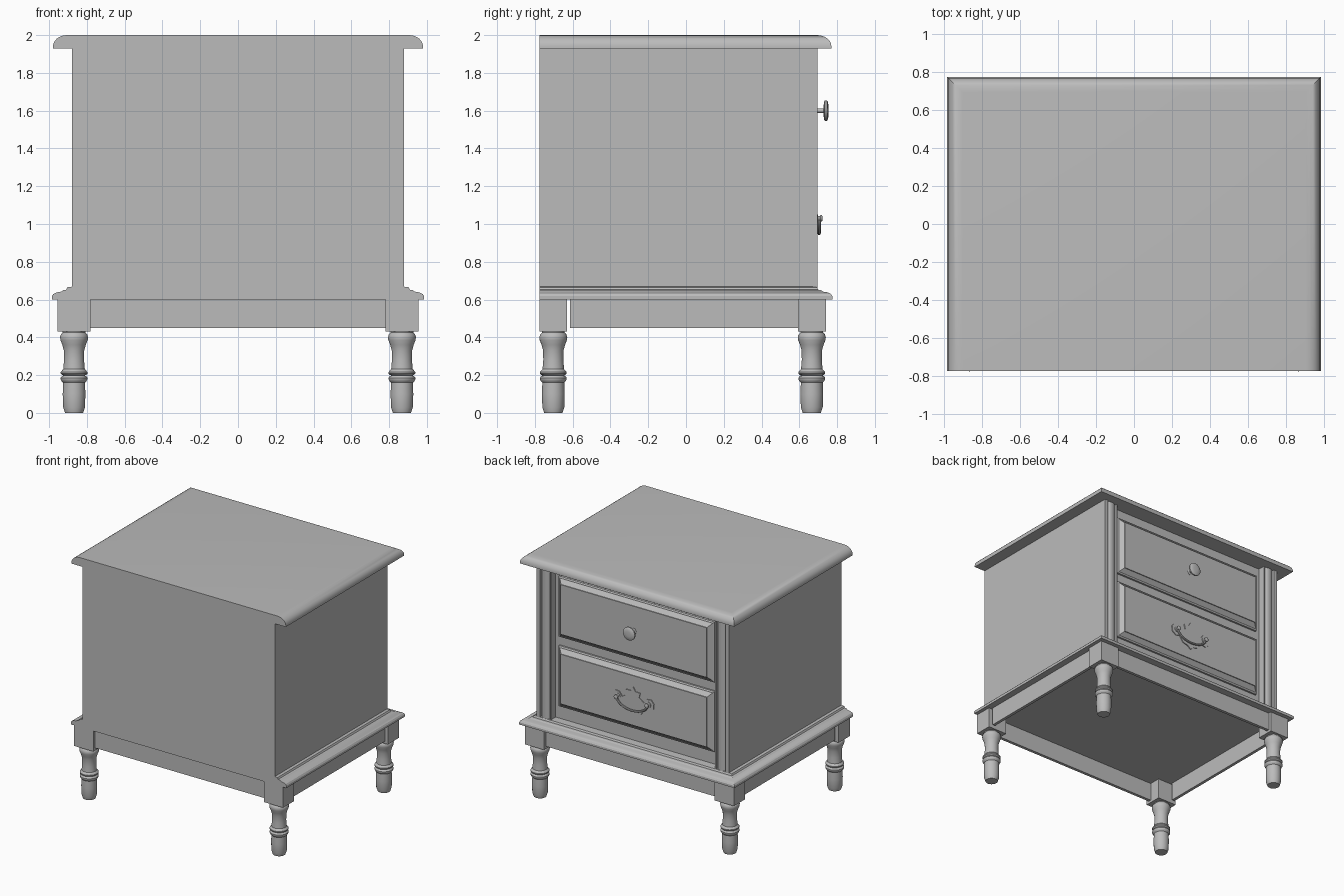
import bpy, bmesh, math
from mathutils import Vector

cube = bpy.data.objects.get("Cube")
if cube:
    bpy.data.objects.remove(cube, do_unlink=True)

paint = bpy.data.materials.new("grey paint")
paint.use_nodes = True
GREY = (0.5, 0.5, 0.5, 1)
paint.diffuse_color = GREY
paint.node_tree.nodes["Principled BSDF"].inputs["Base Color"].default_value = GREY

BACK = -0.775


def finish(name, bm, smooth=True):
    bmesh.ops.recalc_face_normals(bm, faces=bm.faces)
    mesh = bpy.data.meshes.new(name)
    bm.to_mesh(mesh)
    bm.free()
    obj = bpy.data.objects.new(name, mesh)
    bpy.context.collection.objects.link(obj)
    mesh.materials.append(paint)
    if smooth:
        bpy.ops.object.select_all(action="DESELECT")
        obj.select_set(True)
        bpy.context.view_layer.objects.active = obj
        bpy.ops.object.shade_smooth_by_angle(angle=math.radians(30))
    return obj


def loft(name, rings, smooth=True):
    """Skin a stack of equal closed rings and cap both ends."""
    bm = bmesh.new()
    loops = [[bm.verts.new(p) for p in ring] for ring in rings]
    for a, b in zip(loops, loops[1:]):
        for i in range(len(a)):
            j = (i + 1) % len(a)
            bm.faces.new((a[i], a[j], b[j], b[i]))
    bm.faces.new(loops[0])
    bm.faces.new(loops[-1])
    return finish(name, bm, smooth)


def box(name, x0, x1, y0, y1, z0, z1):
    return loft(name, [[(x0, y0, z), (x1, y0, z), (x1, y1, z), (x0, y1, z)]
                       for z in (z0, z1)], False)


def slab(name, half_x, front, profile):
    """Moulded slab, flush at the back; profile is (inset, z)."""
    rings = []
    for d, z in profile:
        x, y = half_x - d, front - d
        rings.append([(-x, BACK, z), (x, BACK, z), (x, y, z), (-x, y, z)])
    return loft(name, rings)


def turned(name, centre, axis, profile, sides=32):
    """Turned part along z or y; profile is (radius, distance)."""
    cx, cy, cz = centre
    rings = []
    for r, h in profile:
        ring = []
        for i in range(sides):
            a = 2 * math.pi * i / sides
            u, v = r * math.cos(a), r * math.sin(a)
            ring.append((cx + u, cy + v, cz + h) if axis == "z" else (cx + u, cy + h, cz + v))
        rings.append(ring)
    return loft(name, rings)


# Top with rounded edge
steps = [math.radians(15 * i) for i in range(7)]
slab("top", 0.98, 0.77, [(0, 1.93)] + [
    (0.075 * (1 - math.cos(a)), 1.94 + 0.06 * math.sin(a)) for a in steps])

# Cabinet body
box("cabinet_body", -0.88, 0.88, BACK, 0.63, 0.66, 1.93)

# Stepped base moulding
slab("base_moulding", 0.985, 0.775, [
    (0, 0.60), (0, 0.618), (0.008, 0.63), (0.025, 0.638), (0.05, 0.642),
    (0.06, 0.65), (0.075, 0.652), (0.082, 0.665), (0.105, 0.668)])

# Corner pilasters with a half-round reed
reed = [(0.805 + 0.04 * math.cos(a), 0.668 + 0.025 * math.sin(a))
        for a in [math.pi * i / 10 for i in range(11)]]
outline = [(0.88, 0.63), (0.88, 0.695), (0.848, 0.695), (0.848, 0.668)] + reed + [
    (0.762, 0.668), (0.762, 0.69), (0.75, 0.69), (0.75, 0.63)]
for side, sx in (("left", 1), ("right", -1)):
    loft("pilaster_" + side, [[(sx * x, y, z) for x, y in outline] for z in (0.66, 1.93)])

# Drawers with raised, bevelled fronts
for name, zc in (("upper", 1.60), ("lower", 1.025)):
    rings = []
    for d, y in ((0, 0.625), (0, 0.645), (0.008, 0.65), (0.012, 0.65),
                 (0.045, 0.678), (0.045, 0.685)):
        x, z = 0.712 - d, 0.25 - d
        rings.append([(-x, y, zc - z), (x, y, zc - z), (x, y, zc + z), (-x, y, zc + z)])
    loft(name + "_drawer", rings, False)

# Round knob
turned("knob", (0, 0.68, 1.60), "y", [
    (0.025, 0), (0.025, 0.008), (0.012, 0.012), (0.012, 0.048), (0.045, 0.05),
    (0.054, 0.055), (0.054, 0.066), (0.045, 0.072), (0.02, 0.075)], 24)

# Scalloped handle plate
half = [(0, 1.14), (0.022, 1.105), (0.065, 1.105), (0.055, 1.065), (0.1, 1.035),
        (0.125, 1.07), (0.165, 1.075), (0.19, 1.045), (0.185, 1.0), (0.15, 0.975),
        (0.11, 0.985), (0.075, 0.935), (0.03, 0.925), (0, 0.90)]
plate = half + [(-x, z) for x, z in reversed(half[1:-1])]
loft("handle_plate", [[(x, y, z) for x, z in plate] for y in (0.683, 0.692)], False)

# Handle posts and hanging bail
for side, sx in (("left", 1), ("right", -1)):
    turned("handle_post_" + side, (sx * 0.14, 0.685, 1.03), "y", [
        (0.024, 0), (0.024, 0.012), (0.012, 0.014), (0.012, 0.024),
        (0.018, 0.027), (0.018, 0.034), (0.01, 0.038)], 16)
path = []
for i in range(17):
    a = math.pi * i / 16
    path.append(Vector((0.14 * math.cos(a), 0.705, 1.03 - 0.08 * math.sin(a))))
rings = []
for i, p in enumerate(path):
    t = (path[min(i + 1, 16)] - path[max(i - 1, 0)]).normalized()
    n = t.cross(Vector((0, 1, 0)))
    rings.append([p + 0.009 * (n * math.cos(b) + Vector((0, 1, 0)) * math.sin(b))
                  for b in [math.pi * k / 4 for k in range(8)]])
loft("handle_bail", rings)

# Corner blocks and turned legs
leg = [(0.048, 0), (0.058, 0.03), (0.06, 0.1), (0.058, 0.16), (0.066, 0.168),
       (0.071, 0.178), (0.071, 0.186), (0.064, 0.195), (0.055, 0.198), (0.064, 0.201),
       (0.071, 0.208), (0.071, 0.216), (0.064, 0.224), (0.057, 0.232), (0.053, 0.28),
       (0.054, 0.33), (0.062, 0.36), (0.072, 0.385), (0.074, 0.4), (0.07, 0.415),
       (0.06, 0.425), (0.06, 0.432)]
for side, sx in (("left", 1), ("right", -1)):
    x0, x1 = sorted((sx * 0.78, sx * 0.955))
    for end, y0, y1 in (("front", BACK, -0.63), ("back", 0.592, 0.74)):
        box(f"{end}_{side}_block", x0, x1, y0, y1, 0.43, 0.601)
        turned(f"{end}_{side}_leg", (sx * 0.868, (y0 + y1) / 2, 0), "z", leg)
    # Side aprons
    x0, x1 = sorted((sx * 0.905, sx * 0.93))
    box("apron_" + side, x0, x1, -0.615, 0.592, 0.45, 0.601)

# Cross aprons
box("apron_front", -0.78, 0.78, -0.75, -0.725, 0.45, 0.601)
box("apron_back", -0.78, 0.78, 0.69, 0.715, 0.45, 0.601)
